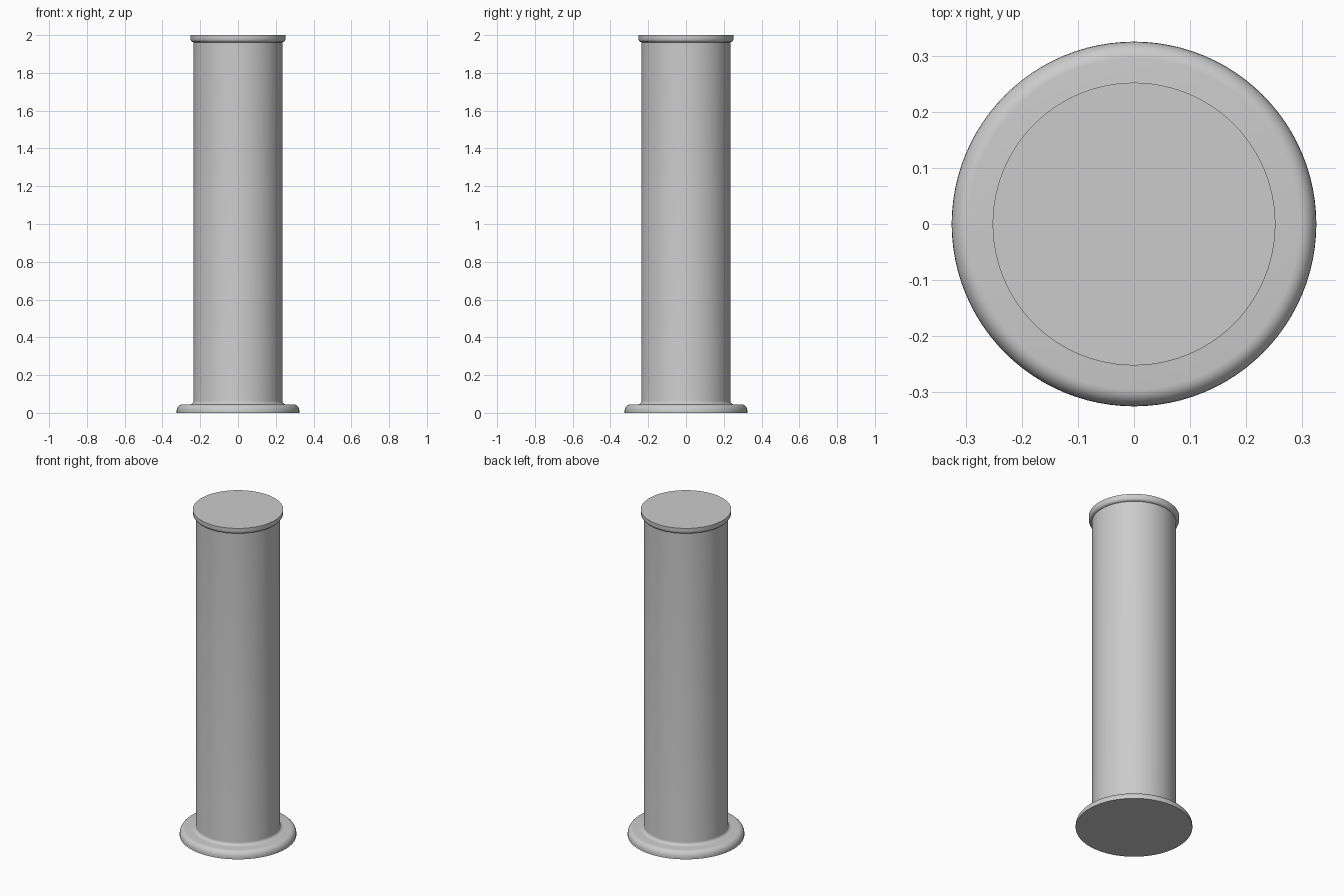
import bpy
import bmesh
import math

cube = bpy.data.objects.get("Cube")
if cube:
    bpy.data.objects.remove(cube, do_unlink=True)

# Single stone grey
grey = bpy.data.materials.new("stone_grey")
grey.use_nodes = True
colour = (0.6, 0.6, 0.6, 1)
grey.diffuse_color = colour
grey.node_tree.nodes["Principled BSDF"].inputs["Base Color"].default_value = colour


def arc(cx, cz, rx, rz, start, end, steps=6):
    """Quarter-round points (radius, height) between two angles in degrees."""
    angles = [math.radians(start + (end - start) * i / steps) for i in range(steps + 1)]
    return [(cx + rx * math.cos(a), cz + rz * math.sin(a)) for a in angles]


def lathe(name, profile, sides=96):
    """Revolve a profile running from axis to axis around z."""
    bm = bmesh.new()
    verts = [bm.verts.new((r, 0, z)) for r, z in profile]
    edges = [bm.edges.new(pair) for pair in zip(verts, verts[1:])]
    bmesh.ops.spin(bm, geom=verts + edges, cent=(0, 0, 0), axis=(0, 0, 1),
                   angle=math.tau, steps=sides, use_duplicate=False)
    bmesh.ops.remove_doubles(bm, verts=bm.verts, dist=0.0001)
    bmesh.ops.recalc_face_normals(bm, faces=bm.faces)
    mesh = bpy.data.meshes.new(name)
    bm.to_mesh(mesh)
    bm.free()
    mesh.materials.append(grey)
    obj = bpy.data.objects.new(name, mesh)
    bpy.context.collection.objects.link(obj)
    bpy.ops.object.select_all(action='DESELECT')
    obj.select_set(True)
    bpy.context.view_layer.objects.active = obj
    bpy.ops.object.shade_smooth_by_angle(angle=math.radians(35))
    return obj


# Column: rounded foot, small fillet, straight shaft, rounded cap lip
foot = [(0, 0), (0.325, 0)] + arc(0.295, 0.01, 0.03, 0.035, 0, 90)
fillet = arc(0.255, 0.063, 0.02, 0.018, 270, 180)
lip = [(0.235, 1.962)] + arc(0.235, 1.982, 0.017, 0.02, -90, 0)[1:]
cap = [(0.252, 2), (0, 2)]
lathe("column", foot + fillet + lip + cap)
